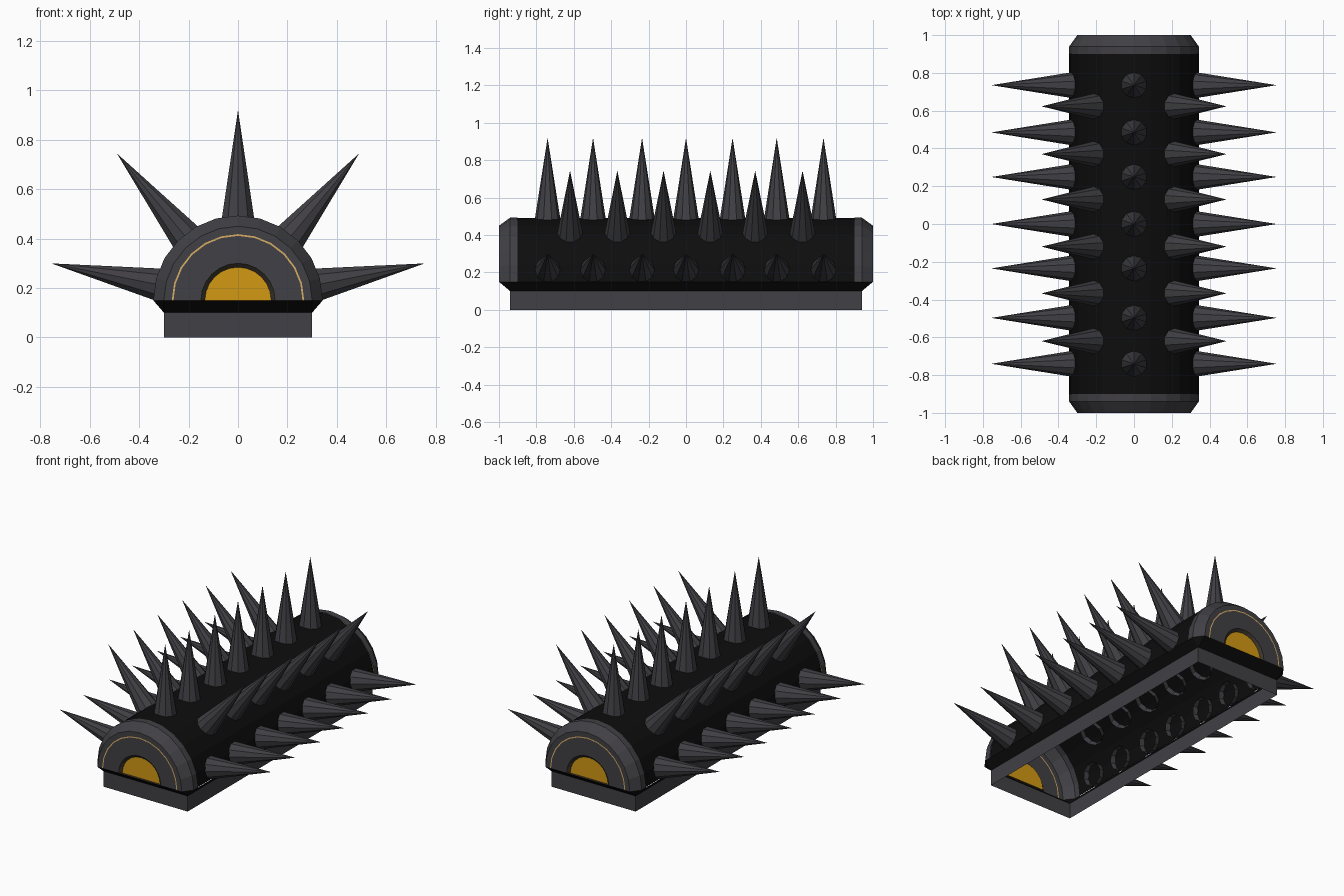
import bpy, bmesh, math
from mathutils import Vector, Matrix

if "Cube" in bpy.data.objects:
    bpy.data.objects.remove(bpy.data.objects["Cube"])

CZ = 0.15      # height of the arch axis
SEG = 12       # facets around the half circle


def material(name, rgb):
    m = bpy.data.materials.new(name)
    m.diffuse_color = (*rgb, 1)
    m.use_nodes = True
    m.node_tree.nodes["Principled BSDF"].inputs["Base Color"].default_value = m.diffuse_color
    return m


GREY = material("dark grey metal", (0.052, 0.050, 0.058))
BLACK = material("black rubber", (0.004, 0.004, 0.004))
GOLD = material("gold", (0.65, 0.32, 0.007))
TRIM = material("pale gold trim", (0.68, 0.42, 0.13))
BROWN = material("dark brown recess", (0.045, 0.035, 0.025))


def finish(name, bm, mats, outward=True):
    """Turn faces outward from the middle and make the object."""
    bm.normal_update()
    if outward:
        for f in bm.faces:
            if f.normal.dot(f.calc_center_median() - Vector((0, 0, 0.2))) < 0:
                f.normal_flip()
    me = bpy.data.meshes.new(name)
    bm.to_mesh(me)
    bm.free()
    for m in mats:
        me.materials.append(m)
    ob = bpy.data.objects.new(name, me)
    bpy.context.collection.objects.link(ob)
    return ob


def arch(bm, r, y):
    """Half circle of vertices from right to left."""
    angles = [math.pi * i / SEG for i in range(SEG + 1)]
    return [bm.verts.new((r * math.cos(a), y, CZ + r * math.sin(a))) for a in angles]


def loft(bm, a, b, mat=0, closed=False):
    n = len(a)
    for i in range(n if closed else n - 1):
        j = (i + 1) % n
        bm.faces.new((a[i], a[j], b[j], b[i])).material_index = mat


# arched shell between the end caps
bm = bmesh.new()
loft(bm, arch(bm, 0.34, -0.9), arch(bm, 0.34, 0.9))
finish("arched_shell", bm, [BLACK])

# end caps: rim, chamfer, trim line, recess and gold half disc
for side, label in ((-1, "front"), (1, "back")):
    bm = bmesh.new()
    rings = [(0.343, 0.90, 0), (0.343, 0.94, 0), (0.30, 1.0, 0), (0.268, 1.0, 0),
             (0.261, 1.0, 1), (0.150, 1.0, 0), (0.134, 0.985, 2)]
    prev = None
    for r, y, mat in rings:
        cur = arch(bm, r, side * y)
        if prev:
            loft(bm, prev, cur, mat)
            if mat == 2:
                # floor of the recess
                bm.faces.new((prev[0], cur[0], cur[-1], prev[-1])).material_index = 2
        prev = cur
    bm.faces.new(prev).material_index = 3
    finish(label + "_end_cap", bm, [GREY, TRIM, BROWN, GOLD])

# sloping skirt from the arch down to the base frame
bm = bmesh.new()
top = [(0.30, 1), (0.343, 0.94), (0.343, -0.94), (0.30, -1),
       (-0.30, -1), (-0.343, -0.94), (-0.343, 0.94), (-0.30, 1)]
upper = [bm.verts.new((x, y, CZ)) for x, y in top]
lower = [bm.verts.new((math.copysign(0.30, x), math.copysign(0.94, y), 0.10))
         for x, y in top]
loft(bm, upper, lower, closed=True)
bmesh.ops.remove_doubles(bm, verts=bm.verts, dist=1e-5)
finish("sloping_skirt", bm, [BLACK])

# base frame: four thin walls, open above and below
bm = bmesh.new()
corners = [(0.30, 0.94), (0.30, -0.94), (-0.30, -0.94), (-0.30, 0.94)]
loft(bm, [bm.verts.new((x, y, 0.0)) for x, y in corners],
     [bm.verts.new((x, y, 0.10)) for x, y in corners], closed=True)
finish("base_frame", bm, [GREY])


def spike_row(name, degrees, positions):
    """Row of radial cones leaning from the arch axis."""
    bm = bmesh.new()
    inner, tip = 0.305, 0.767
    for y in positions:
        place = (Matrix.Translation((0, y, CZ))
                 @ Matrix.Rotation(math.radians(90 - degrees), 4, 'Y')
                 @ Matrix.Translation((0, 0, (inner + tip) / 2)))
        bmesh.ops.create_cone(bm, cap_ends=False, segments=10, radius1=0.073,
                              radius2=0.0005, depth=tip - inner, matrix=place)
    finish(name, bm, [GREY], outward=False)


MAIN = [-0.74, -0.497, -0.235, 0, 0.249, 0.485, 0.735]
OFFSET = [-0.62, -0.367, -0.12, 0.13, 0.37, 0.623]
spike_row("top_spikes", 90, MAIN)
spike_row("right_upper_spikes", 50.5, OFFSET)
spike_row("left_upper_spikes", 129.5, OFFSET)
spike_row("right_lower_spikes", 11.2, MAIN)
spike_row("left_lower_spikes", 168.8, MAIN)
